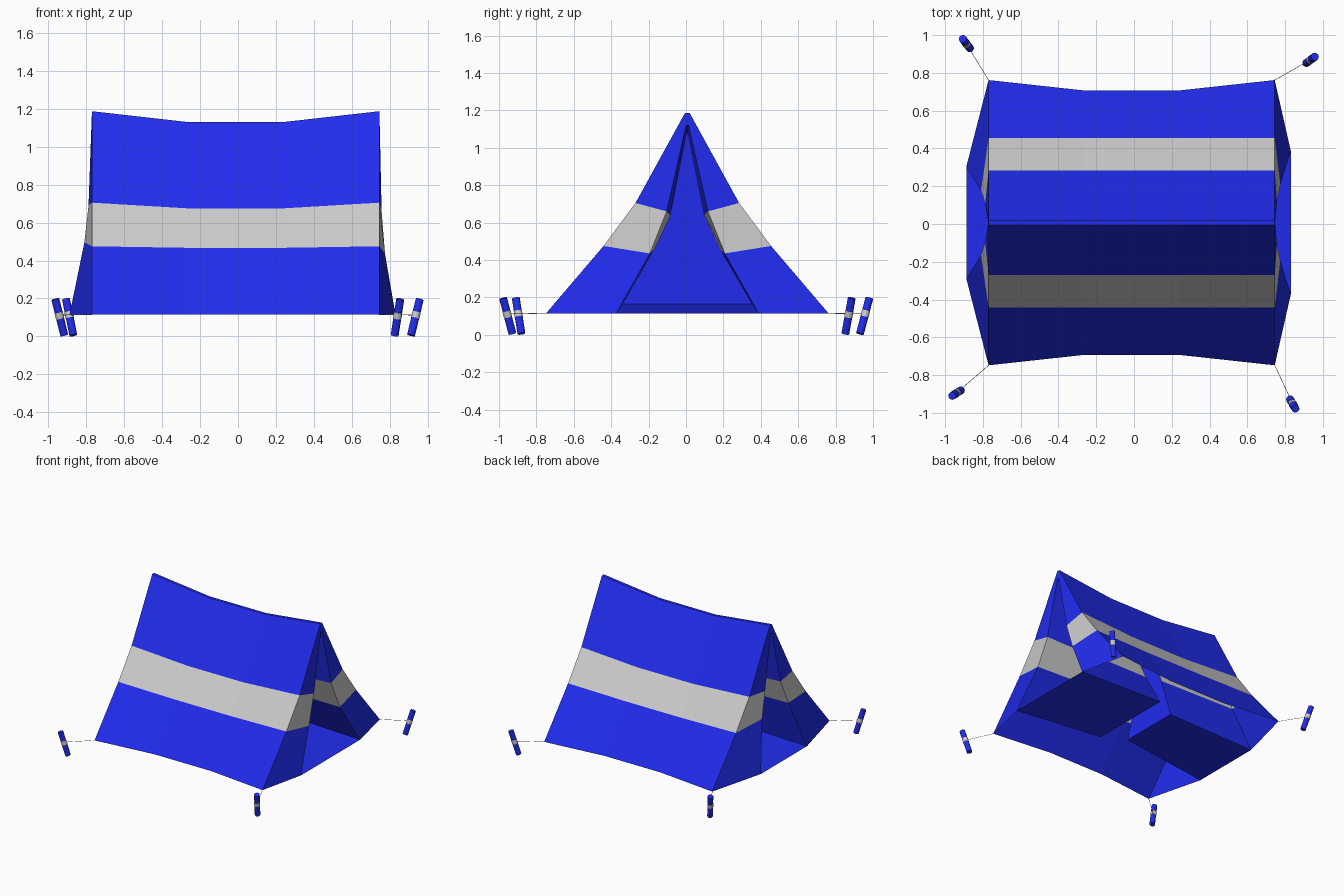
import bpy, bmesh
from mathutils import Vector

if "Cube" in bpy.data.objects:
    bpy.data.objects.remove(bpy.data.objects["Cube"])


def material(name, color):
    m = bpy.data.materials.new(name)
    m.diffuse_color = color
    m.use_nodes = True
    m.node_tree.nodes["Principled BSDF"].inputs["Base Color"].default_value = m.diffuse_color
    return m


BLUE = material("blue_cloth", (0.015, 0.025, 0.85, 1))
GREY = material("grey_cloth", (0.55, 0.55, 0.55, 1))
YC = 0.007  # middle line of the tent


def finish(name, bm):
    bmesh.ops.recalc_face_normals(bm, faces=bm.faces)
    me = bpy.data.meshes.new(name)
    bm.to_mesh(me)
    bm.free()
    ob = bpy.data.objects.new(name, me)
    bpy.context.collection.objects.link(ob)
    me.materials.append(BLUE)
    me.materials.append(GREY)
    return ob


# Half rings (x, half width, z) from the base to the ridge; lofted left to right
END = [(0.755, 0.115), (0.448, 0.475), (0.277, 0.705), (0.012, 1.187)]
MID = [(0.70, 0.115), (0.448, 0.467), (0.277, 0.675), (0.012, 1.13)]


def station(x, prof):
    return [(x, y, z) for y, z in prof]


rings = [
    # left recess end, left doorway
    [(-0.14, 0.25, 0.165), (-0.14, 0.145, 0.50), (-0.14, 0.08, 0.67), (-0.14, 0.004, 1.07)],
    [(-0.888, 0.295, 0.115), (-0.81, 0.17, 0.495), (-0.788, 0.10, 0.69), (-0.772, 0.006, 1.12)],
    # roof
    station(-0.77, END), station(-0.265, MID), station(0.24, MID), station(0.745, END),
    # right doorway, right recess end
    [(0.83, 0.38, 0.115), (0.775, 0.20, 0.435), (0.757, 0.11, 0.66), (0.747, 0.006, 1.12)],
    [(0.04, 0.345, 0.165), (0.04, 0.18, 0.45), (0.04, 0.09, 0.64), (0.04, 0.004, 1.07)],
]

# Tent: roof, end flaps and recessed doorways
bm = bmesh.new()
loops = []
for half in rings:
    pts = [(x, YC + y, z) for x, y, z in half] + [(x, YC - y, z) for x, y, z in reversed(half)]
    loops.append([bm.verts.new(p) for p in pts])
for i in range(len(loops) - 1):
    a, b = loops[i], loops[i + 1]
    recess = i in (0, len(loops) - 2)
    for k in range(8 if recess else 7):  # the eighth strip is the recess floor
        n = (k + 1) % 8
        f = bm.faces.new((a[k], a[n], b[n], b[k]))
        f.material_index = 1 if k in (1, 5) else 0
for l in (loops[0], loops[-1]):  # inner walls closing the recesses
    for k in range(3):
        bm.faces.new((l[k], l[k + 1], l[6 - k], l[7 - k]))
finish("tent_canopy", bm)


def rod(bm, p, q, r, sides, mat=0):
    p, q = Vector(p), Vector(q)
    d = q - p
    M = d.to_track_quat('Z', 'Y').to_matrix().to_4x4()
    M.translation = (p + q) / 2
    res = bmesh.ops.create_cone(bm, cap_ends=True, segments=sides, radius1=r,
                                radius2=r, depth=d.length, matrix=M)
    for f in {f for v in res["verts"] for f in v.link_faces}:
        f.material_index = mat


# Leaning pegs with a grey band, each tied to a base corner
pegs = {
    "back_left": ((-0.868, 0.930), (-0.907, 0.980), (-0.77, 0.762)),
    "back_right": ((0.912, 0.852), (0.958, 0.886), (0.745, 0.762)),
    "front_left": ((-0.916, -0.880), (-0.963, -0.910), (-0.77, -0.748)),
    "front_right": ((0.826, -0.928), (0.855, -0.978), (0.745, -0.748)),
}
for name, (foot, head, corner) in pegs.items():
    p, q = Vector((*foot, 0.006)), Vector((*head, 0.196))
    bm = bmesh.new()
    rod(bm, p, q, 0.021, 12)
    rod(bm, p.lerp(q, 0.47), p.lerp(q, 0.64), 0.0222, 12, 1)
    finish("peg_" + name, bm)
    bm = bmesh.new()
    rod(bm, (*corner, 0.115), p.lerp(q, 0.56), 0.0015, 4, 1)
    finish("guy_rope_" + name, bm)
